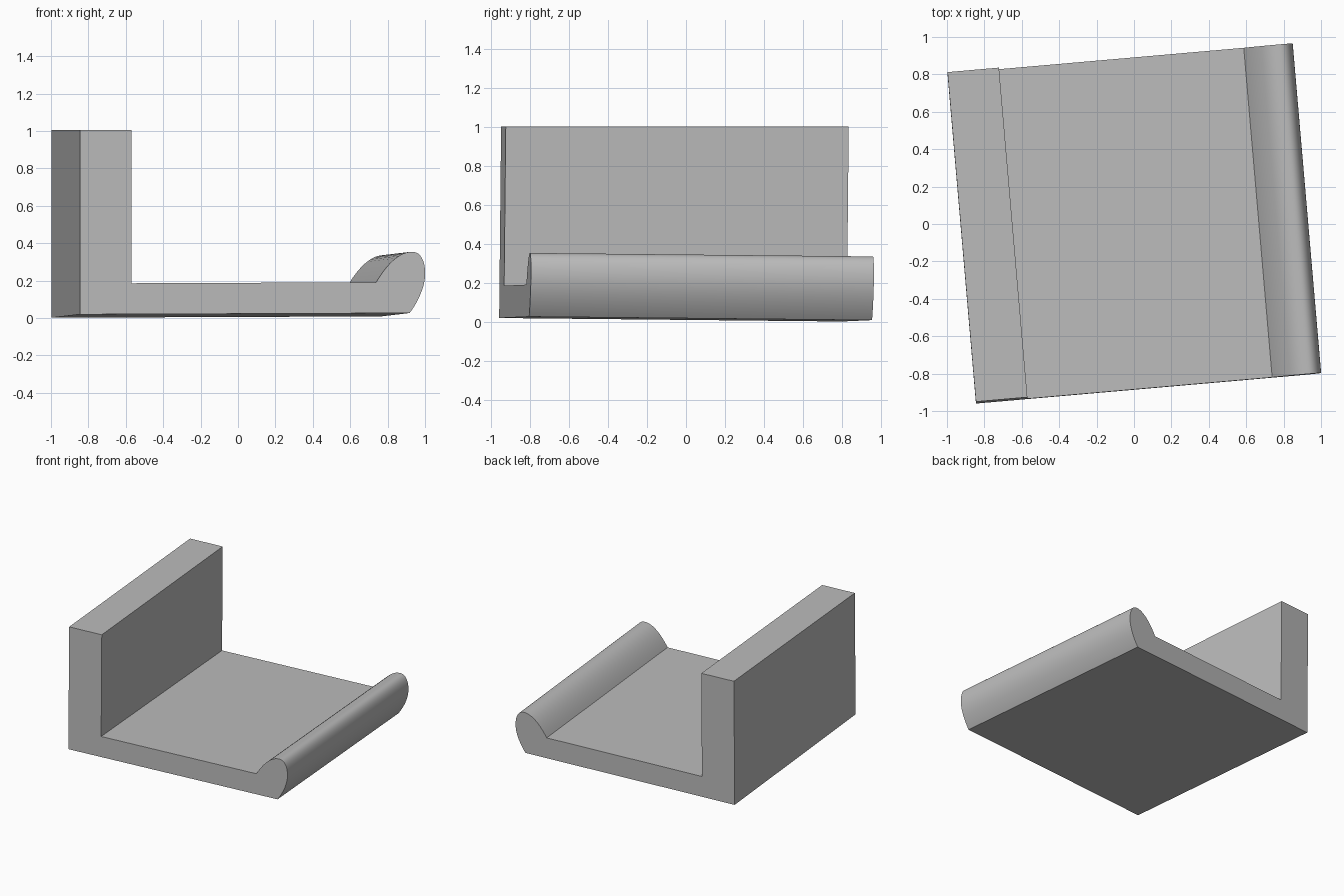
import bpy
import bmesh
import math
from mathutils import Vector
from mathutils.geometry import interpolate_bezier

cube = bpy.data.objects.get("Cube")
if cube:
    bpy.data.objects.remove(cube, do_unlink=True)

# Matte grey material
grey = bpy.data.materials.new("grey")
grey.use_nodes = True
colour = (0.5, 0.5, 0.5, 1)
grey.diffuse_color = colour
grey.node_tree.nodes["Principled BSDF"].inputs["Base Color"].default_value = colour

# Slightly turned and tilted frame of the bracket
corner = Vector((-0.845, -0.96, 0.02))
across = Vector((0.996, 0.087, 0.004))
along = Vector((-0.152, 1.762, -0.018))
up = Vector((0, 0.01, 1))
TOP = 1.005

# Cross-section: wall and floor, then the rounded lip
wall, floor, lip_start, lip_end = 0.276, 0.165, 1.59, 1.77
section = [(0, 0), (0, 1), (wall, 1), (wall, floor)]
lip = [
    ((lip_start, floor), (1.64, 0.25), (1.71, 0.33), (1.785, 0.327)),
    ((1.785, 0.327), (1.83, 0.327), (1.853, 0.275), (1.853, 0.21)),
    ((1.853, 0.21), (1.853, 0.14), (1.815, 0.06), (lip_end, 0)),
]
for a, b, c, d in lip:
    arc = interpolate_bezier(*[Vector((*p, 0)) for p in (a, b, c, d)], 13)
    section += [(p.x, p.y) for p in arc[:-1]]
section.append((lip_end, 0))

# Sweep the section along the bracket, with a level wall top
bm = bmesh.new()
cap = bm.faces.new([bm.verts.new(corner + across * u + up * h) for u, h in section])
swept = bmesh.ops.extrude_face_region(bm, geom=[cap], use_keep_orig=True)
moved = [v for v in swept["geom"] if isinstance(v, bmesh.types.BMVert)]
bmesh.ops.translate(bm, vec=along, verts=moved)
for v in bm.verts:
    if v.co.z > TOP - 0.1:
        v.co.z = TOP
bmesh.ops.recalc_face_normals(bm, faces=bm.faces)

mesh = bpy.data.meshes.new("lipped_bracket")
bm.to_mesh(mesh)
bm.free()
mesh.materials.append(grey)
bracket = bpy.data.objects.new("lipped_bracket", mesh)
bpy.context.collection.objects.link(bracket)

# Smooth lip with crisp corners
bpy.ops.object.select_all(action="DESELECT")
bracket.select_set(True)
bpy.context.view_layer.objects.active = bracket
bpy.ops.object.shade_smooth_by_angle(angle=math.radians(30))
